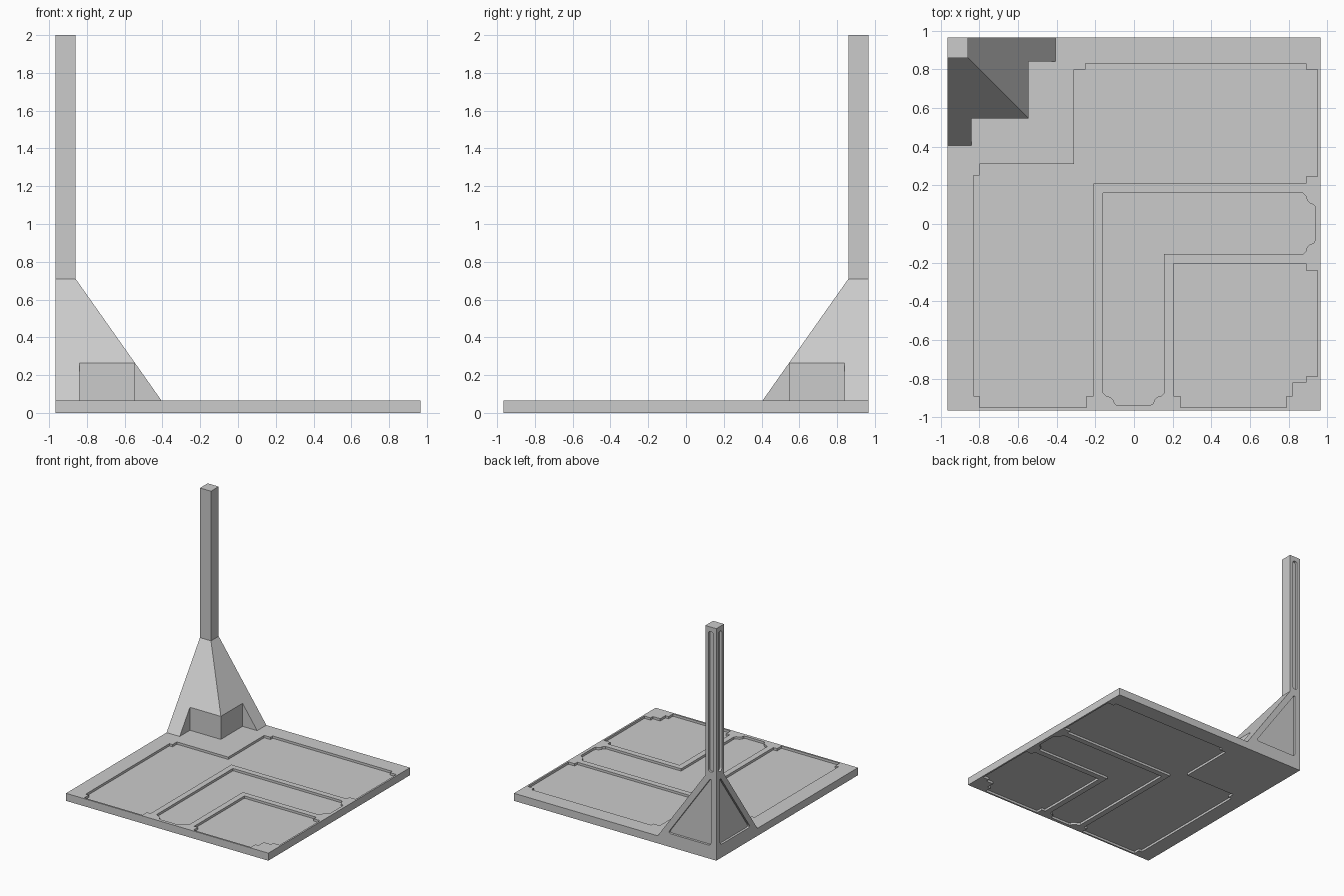
import bpy
import bmesh
from mathutils import Vector

old = bpy.data.objects.get("Cube")
if old:
    bpy.data.objects.remove(old, do_unlink=True)

HALF = 0.965      # half width of the base
THICK = 0.065     # base thickness
DEPTH = 0.02      # depth of every recess
KNEE = 0.71       # height where the post leaves the flared foot
POST = 0.105      # post width
FOOT = 0.56       # foot width at the base

grey = bpy.data.materials.new("plain_grey")
grey.use_nodes = True
colour = (0.6, 0.6, 0.6, 1)
grey.diffuse_color = colour
grey.node_tree.nodes["Principled BSDF"].inputs["Base Color"].default_value = colour


def loft(name, rings):
    """Solid through a stack of rings with equal point counts."""
    bm = bmesh.new()
    loops = [[bm.verts.new(p) for p in ring] for ring in rings]
    bm.faces.new(loops[0])
    bm.faces.new(loops[-1])
    n = len(loops[0])
    for a, b in zip(loops, loops[1:]):
        for i in range(n):
            j = (i + 1) % n
            bm.faces.new((a[i], a[j], b[j], b[i]))
    bmesh.ops.recalc_face_normals(bm, faces=bm.faces)
    mesh = bpy.data.meshes.new(name)
    bm.to_mesh(mesh)
    bm.free()
    mesh.materials.append(grey)
    ob = bpy.data.objects.new(name, mesh)
    bpy.context.collection.objects.link(ob)
    return ob


def slab(name, outline, low, high):
    return loft(name, [[(x, y, z) for x, y in outline] for z in (low, high)])


def cut(target, cutter):
    """Subtract the cutter for good, then discard it."""
    cutter.hide_render = True
    mod = target.modifiers.new("cut", "BOOLEAN")
    mod.operation = "DIFFERENCE"
    mod.solver = "EXACT"
    mod.object = cutter
    bpy.context.view_layer.objects.active = target
    bpy.ops.object.modifier_apply(modifier=mod.name)
    bpy.data.objects.remove(cutter, do_unlink=True)


def flip(x, y):
    """Mirror across the diagonal that runs through the post."""
    return -y, -x


def mirrored(half):
    """Close a half outline whose two ends lie on the diagonal."""
    return half + [flip(*p) for p in reversed(half[1:-1])]


def rounded(points, radius, steps=5):
    result = []
    pts = [Vector(p) for p in points]
    for i, p in enumerate(pts):
        a = p + (pts[i - 1] - p).normalized() * radius
        b = p + (pts[(i + 1) % len(pts)] - p).normalized() * radius
        for k in range(steps + 1):
            t = k / steps
            result.append(a.lerp(p, t).lerp(p.lerp(b, t), t))
    return result


# Base with matching recessed zones on both sides
base = slab("base_plate", [(-HALF, -HALF), (HALF, -HALF), (HALF, HALF), (-HALF, HALF)], 0, THICK)
outer_zone = mirrored([
    (-0.31, 0.31), (-0.31, 0.8), (-0.25, 0.8), (-0.25, 0.83), (0.89, 0.83),
    (0.89, 0.8), (0.95, 0.8), (0.95, 0.245), (0.89, 0.245), (0.89, 0.21), (-0.21, 0.21)])
middle_zone = mirrored([
    (-0.16, 0.16), (0.875, 0.16), (0.89, 0.145), (0.895, 0.125), (0.91, 0.107),
    (0.93, 0.1), (0.937, 0.09), (0.937, -0.085), (0.93, -0.1), (0.91, -0.105),
    (0.895, -0.122), (0.89, -0.14), (0.875, -0.155), (0.155, -0.155)])
inner_zone = mirrored([
    (0.205, -0.205), (0.89, -0.205), (0.89, -0.24), (0.95, -0.24), (0.95, -0.79),
    (0.89, -0.79), (0.89, -0.82), (0.82, -0.82)])
for zone in (outer_zone, middle_zone, inner_zone):
    cut(base, slab("zone_cutter", zone, THICK - DEPTH, THICK + 0.1))
    cut(base, slab("zone_cutter", zone, -0.1, DEPTH))


# Corner post with flared foot
def corner_ring(width, z):
    return [(-HALF, HALF, z), (-HALF, HALF - width, z),
            (width - HALF, HALF - width, z), (width - HALF, HALF, z)]


post = loft("corner_post", [corner_ring(FOOT, THICK), corner_ring(POST, KNEE), corner_ring(POST, 2)])

# Stepped notch around the inner corner of the foot
cut(post, slab("step_cutter", mirrored([
    (-0.545, 0.545), (-0.545, 0.84), (-0.3, 0.84), (-0.3, 0.3)]), 0, 0.3))

# Recesses on the two outer faces, as (distance from corner, height)
margin = 0.05
slope = (FOOT - POST) / (KNEE - THICK)
reach = FOOT - margin * (1 + slope ** 2) ** 0.5
low = THICK + margin
triangle = rounded([(margin, low), (reach - slope * margin, low),
                    (margin, THICK + (reach - margin) / slope)], 0.035)
slot = rounded([(0.03, 0.75), (0.075, 0.75), (0.075, 1.96), (0.03, 1.96)], 0.022)
for shape in (triangle, slot):
    for side in (lambda x, y: (x, y), flip):
        rings = [[(*side(d - HALF, y), z) for d, z in shape] for y in (HALF - DEPTH, HALF + 0.1)]
        cut(post, loft("recess_cutter", rings))
